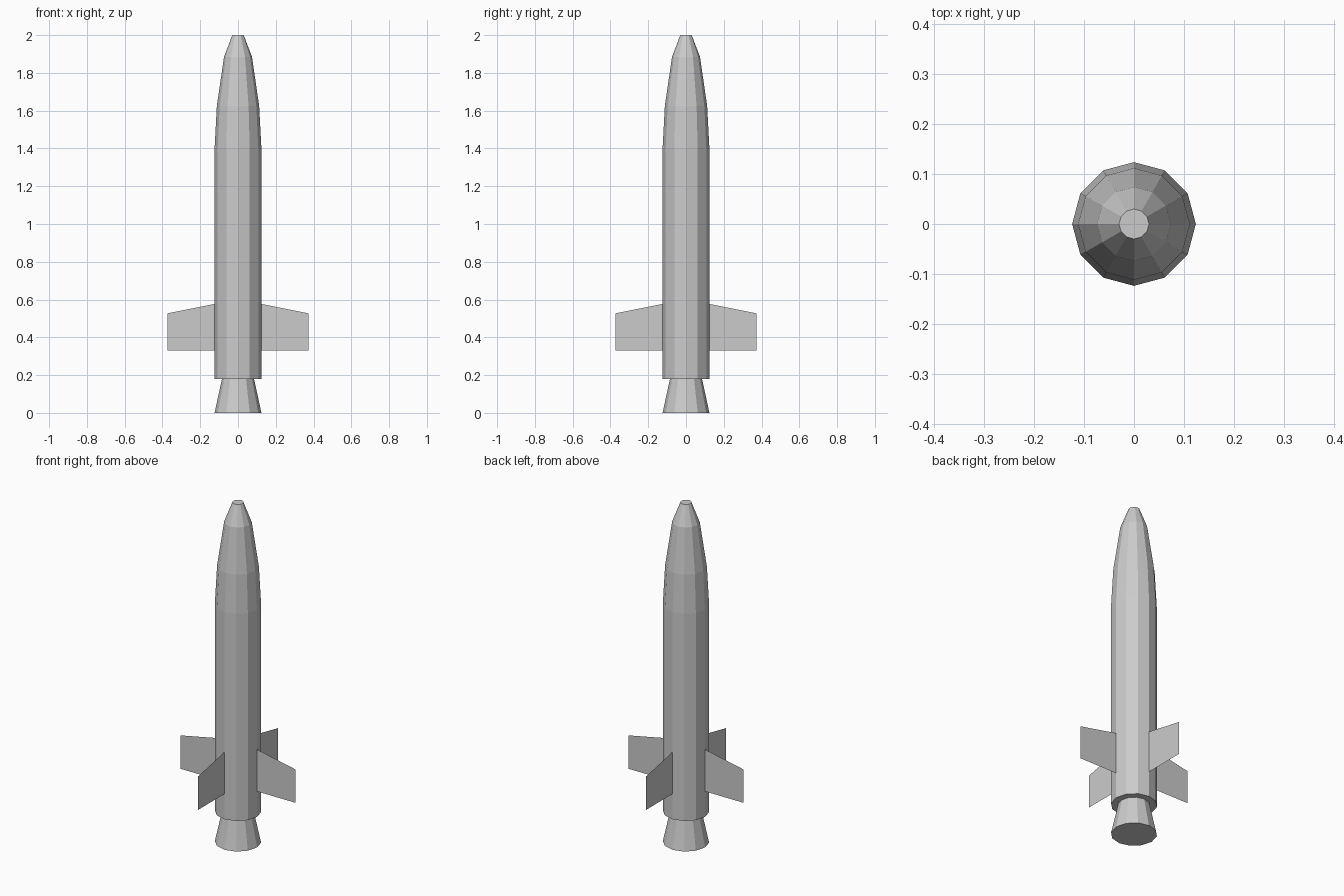
import bpy, bmesh, math

if "Cube" in bpy.data.objects:
    bpy.data.objects.remove(bpy.data.objects["Cube"])

SIDES = 12


def finish(name, bm):
    bmesh.ops.recalc_face_normals(bm, faces=bm.faces)
    mesh = bpy.data.meshes.new(name)
    bm.to_mesh(mesh)
    bm.free()
    obj = bpy.data.objects.new(name, mesh)
    bpy.context.collection.objects.link(obj)
    return obj


def lathe(name, profile):
    """Flat-faced capped solid from (radius, height) pairs."""
    bm = bmesh.new()
    rings = []
    for r, z in profile:
        angles = [math.tau * i / SIDES for i in range(SIDES)]
        rings.append([bm.verts.new((r * math.cos(a), r * math.sin(a), z)) for a in angles])
    for low, high in zip(rings, rings[1:]):
        for i in range(SIDES):
            j = (i + 1) % SIDES
            bm.faces.new((low[i], low[j], high[j], high[i]))
    bm.faces.new(rings[0][::-1])
    bm.faces.new(rings[-1])
    return finish(name, bm)


# Hull with tapering nose
lathe("hull", [(0.124, 0.18), (0.124, 1.40), (0.112, 1.625), (0.074, 1.885), (0.03, 2.0)])

# Flared engine nozzle
lathe("nozzle", [(0.124, 0.0), (0.085, 0.18)])

# Four paper-thin fins around the hull
FIN = [(0.124, 0.33), (0.373, 0.33), (0.373, 0.527), (0.124, 0.577)]
for k in range(4):
    bm = bmesh.new()
    bm.faces.new([bm.verts.new((x, 0, z)) for x, z in FIN])
    fin = finish(f"fin_{k + 1}", bm)
    fin.rotation_euler.z = k * math.pi / 2
